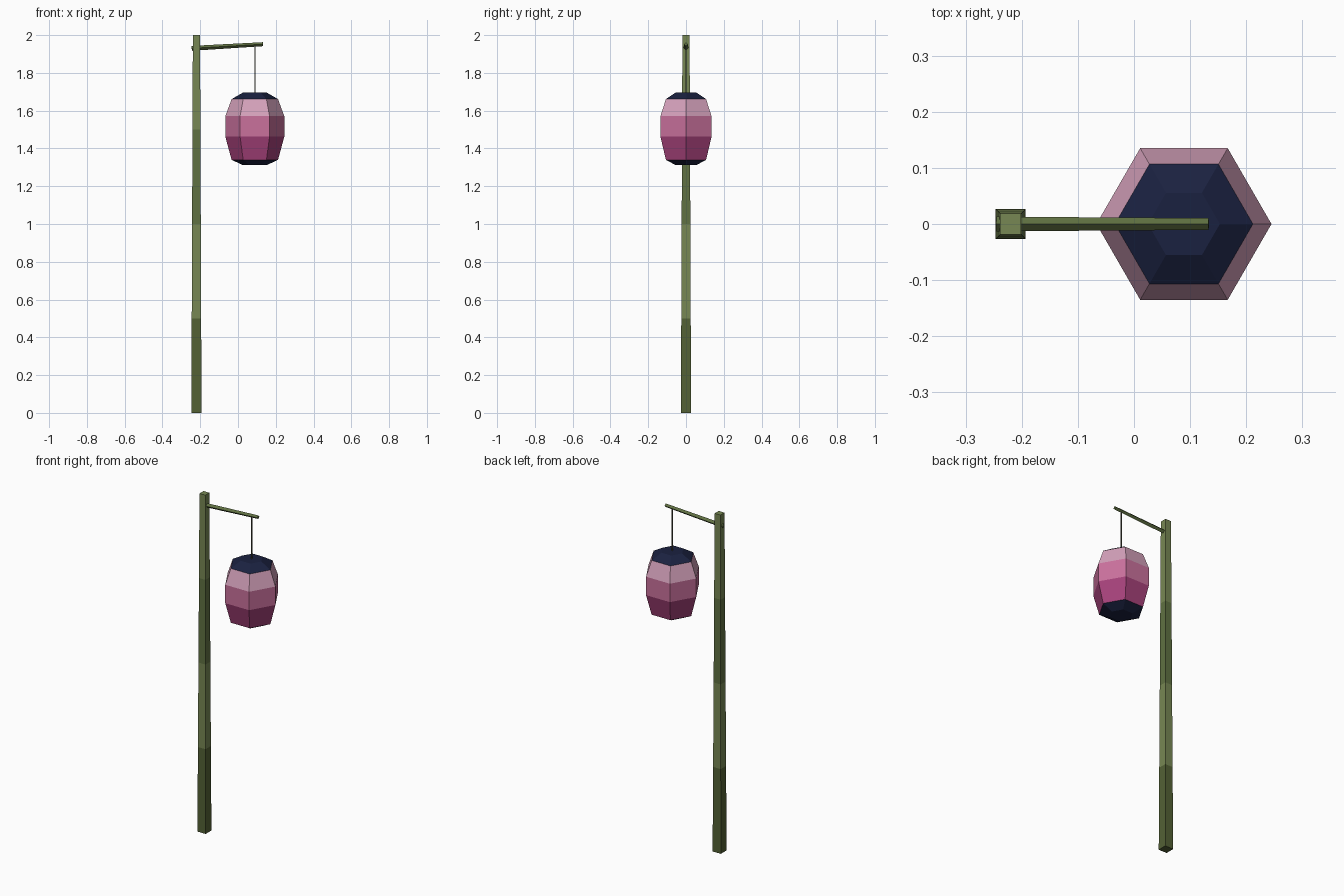
import bpy, math
from mathutils import Vector

if "Cube" in bpy.data.objects:
    bpy.data.objects.remove(bpy.data.objects["Cube"])


def material(name, rgb):
    # rgb given as 0-255 screen values, stored as linear
    m = bpy.data.materials.new(name)
    m.diffuse_color = [(c / 255) ** 2.2 for c in rgb] + [1]
    m.use_nodes = True
    m.node_tree.nodes["Principled BSDF"].inputs["Base Color"].default_value = m.diffuse_color
    return m


def loft(name, rings, sides, turn, mats):
    """Flat-faced solid through (x, y, z, radius) rings stacked in z, one material per band."""
    verts, faces = [], []
    for x, y, z, r in rings:
        for i in range(sides):
            a = turn + i * math.tau / sides
            verts.append((x + r * math.cos(a), y + r * math.sin(a), z))
    bands = len(rings) - 1
    for k in range(bands):
        for i in range(sides):
            j = (i + 1) % sides
            faces.append((k * sides + i, k * sides + j, (k + 1) * sides + j, (k + 1) * sides + i))
    faces.append(tuple(reversed(range(sides))))
    faces.append(tuple(range(bands * sides, (bands + 1) * sides)))
    mesh = bpy.data.meshes.new(name)
    mesh.from_pydata(verts, [], faces)
    for m in mats:
        mesh.materials.append(m)
    for n, p in enumerate(mesh.polygons):
        k = n // sides if n < bands * sides else (0 if n == bands * sides else bands - 1)
        p.material_index = min(k, len(mats) - 1)
    ob = bpy.data.objects.new(name, mesh)
    bpy.context.collection.objects.link(ob)
    return ob


POLE_X, LAMP_X = -0.22, 0.089
dark_green = material("dark_green", (84, 97, 56))
mid_green = material("mid_green", (96, 112, 68))
light_green = material("light_green", (118, 134, 84))
navy = material("navy", (32, 38, 66))
cord = material("cord", (90, 90, 75))
pinks = [material("deep_pink", (165, 68, 122)),
         material("mid_pink", (200, 112, 155)),
         material("pale_pink", (212, 160, 186))]

# Tapered square pole in four segments
rings = [(POLE_X, 0, 0.5 * i, math.sqrt(2) * (0.027 - 0.002 * i)) for i in range(5)]
loft("pole", rings, 4, math.pi / 4, [dark_green, light_green, mid_green, light_green])

# Slightly rising arm: tapered four-sided bar set on edge
start, end = Vector((-0.245, 0, 1.930)), Vector((0.133, 0, 1.952))
arm = loft("arm", [(0, 0, 0, 0.013), (0, 0, (end - start).length, 0.0105)], 4, 0, [mid_green])
arm.location = start
arm.rotation_euler = (end - start).to_track_quat('Z', 'Y').to_euler()

# Hanging cord
loft("cord", [(LAMP_X, 0, 1.68, 0.004), (LAMP_X, 0, 1.948, 0.004)], 4, math.pi / 4, [cord])


# Six-sided lantern: paper body with a cap at each end
def lantern_part(name, profile, mats):
    loft(name, [(LAMP_X, 0, z, r) for z, r in profile], 6, 0, mats)


lantern_part("lantern_body", [(1.34, 0.123), (1.462, 0.156), (1.571, 0.156), (1.661, 0.123)], pinks)
lantern_part("lantern_top_cap", [(1.661, 0.123), (1.695, 0.064)], [navy])
lantern_part("lantern_bottom_cap", [(1.312, 0.064), (1.34, 0.123)], [navy])
